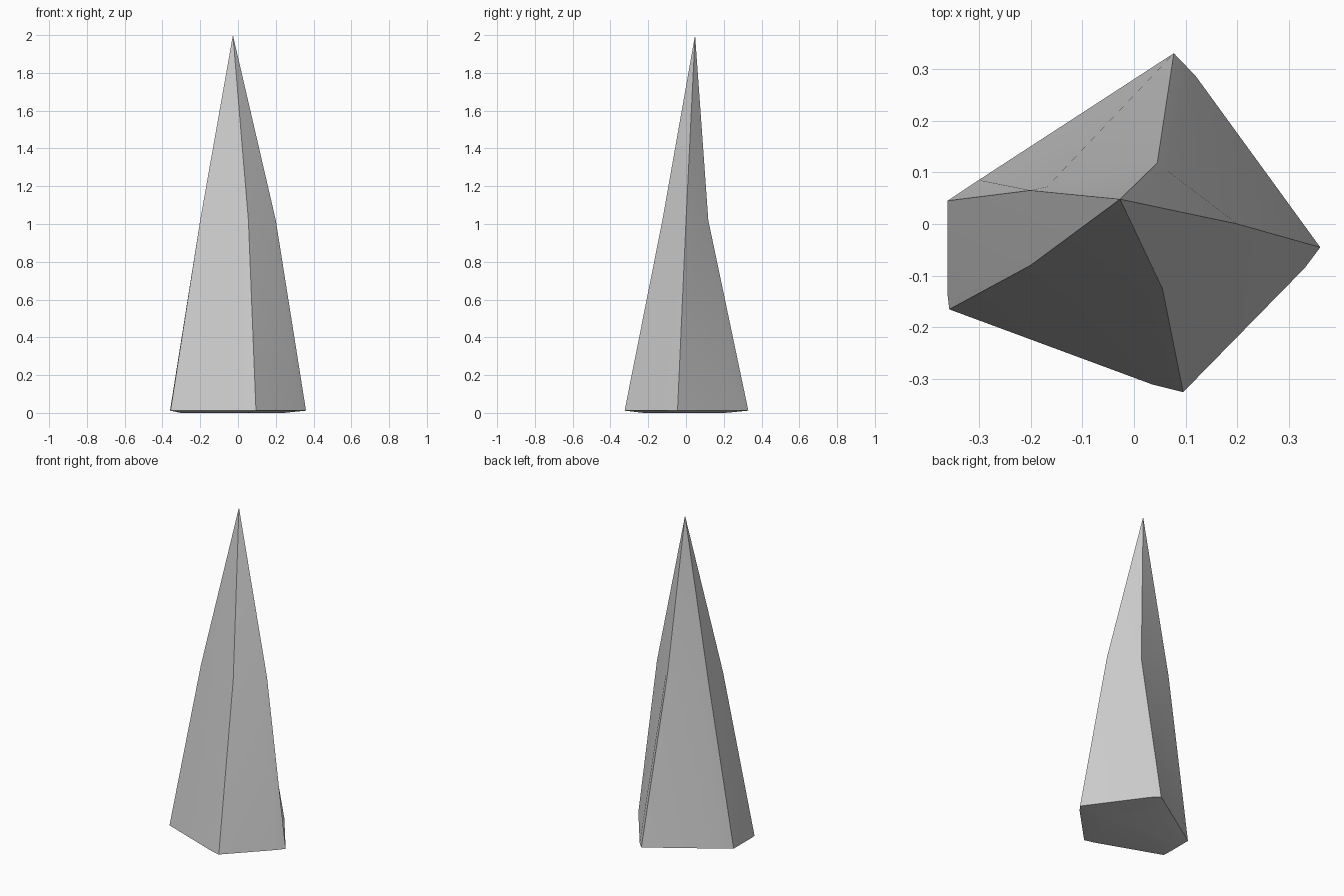
import bpy, bmesh, math
from mathutils import Vector

if "Cube" in bpy.data.objects:
    bpy.data.objects.remove(bpy.data.objects["Cube"])

# Corner positions of the base and of the waist, counter-clockwise
base = [(-.36, .045), (-.357, -.165), (.095, -.325), (.36, -.045), (.077, .33)]
waist = [(-.2, .065), (-.2, -.08), (.055, -.125), (.2, 0), (.045, .118)]
# Slight bulge point near the end of each base side
bulge = [(-.36, -.14), (.035, -.31), (.33, -.085), (.12, .285), (-.30, .085)]
APEX = (-.027, .048, 2)

bm = bmesh.new()
foot_ring, low, mid = [], [], []
for i in range(5):
    a, b = Vector(waist[i]), Vector(waist[(i + 1) % 5])
    for lo, hi in ((base[i], a), (bulge[i], a.lerp(b, .87))):
        foot_ring.append(bm.verts.new((lo[0] * .76 - .03, lo[1] * .66 - .01, 0)))
        low.append(bm.verts.new((*lo, .012)))
        mid.append(bm.verts.new((*hi, 1.02)))

# Shallow underside, tapered shaft, pointed tip
tip = bm.verts.new(APEX)
n = len(low)
for i in range(n):
    j = (i + 1) % n
    bm.faces.new((foot_ring[i], foot_ring[j], low[j], low[i]))
    bm.faces.new((low[i], low[j], mid[j], mid[i]))
    bm.faces.new((mid[i], mid[j], tip))
bm.faces.new(foot_ring[::-1])
bmesh.ops.recalc_face_normals(bm, faces=bm.faces)

mesh = bpy.data.meshes.new("crystal_spike")
bm.to_mesh(mesh)
bm.free()
spike = bpy.data.objects.new("crystal_spike", mesh)
bpy.context.collection.objects.link(spike)
bpy.context.view_layer.objects.active = spike
spike.select_set(True)
bpy.ops.object.shade_smooth_by_angle(angle=math.radians(25))
